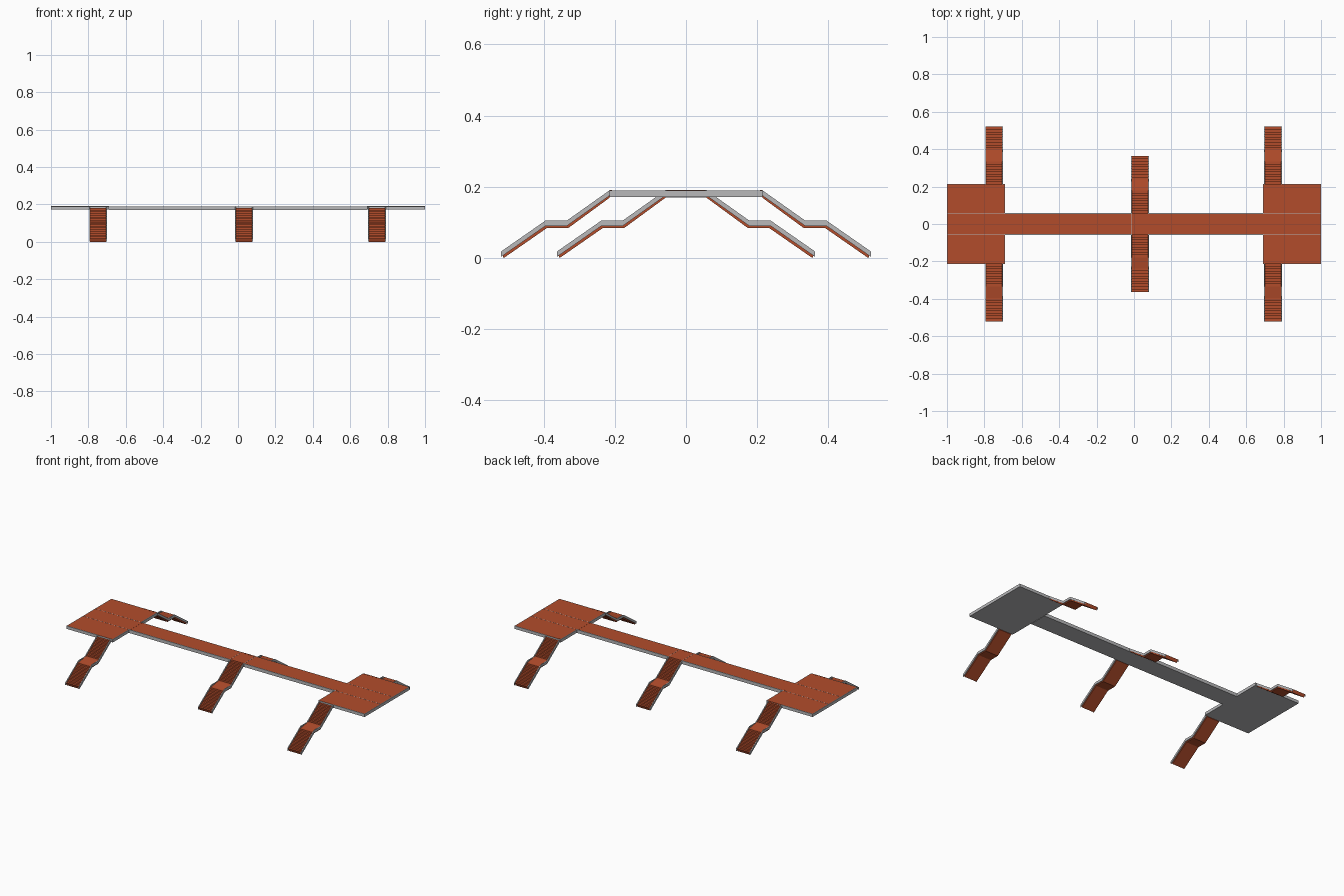
import bpy
import bmesh

cube = bpy.data.objects.get("Cube")
if cube:
    bpy.data.objects.remove(cube, do_unlink=True)


def material(name, rgb):
    m = bpy.data.materials.new(name)
    m.use_nodes = True
    m.diffuse_color = (*rgb, 1)
    m.node_tree.nodes["Principled BSDF"].inputs["Base Color"].default_value = (*rgb, 1)
    return m


GREY = material("concrete grey", (0.48, 0.48, 0.49))
RED = material("brick red", (0.45, 0.073, 0.024))

TOP = 0.19        # walking height
RIM = 0.005       # kerb width


def finish(bm, name, mats):
    bmesh.ops.recalc_face_normals(bm, faces=bm.faces)
    mesh = bpy.data.meshes.new(name)
    bm.to_mesh(mesh)
    bm.free()
    for m in mats:
        mesh.materials.append(m)
    ob = bpy.data.objects.new(name, mesh)
    bpy.context.collection.objects.link(ob)
    return ob


def box(name, x, y, z, mats, paved=False):
    """Box from (min, max) ranges; a paved box gets an inset red top."""
    bm = bmesh.new()
    bmesh.ops.create_cube(bm, size=1)
    for v in bm.verts:
        for i, (lo, hi) in enumerate((x, y, z)):
            v.co[i] = hi if v.co[i] > 0 else lo
    if paved:
        top = max(bm.faces, key=lambda f: f.calc_center_median().z)
        bmesh.ops.inset_region(bm, faces=[top], thickness=RIM)
        top.material_index = 1
    return finish(bm, name, mats)


def extrude_profile(name, profile, x0, x1, mat):
    """Side outline of (y, z) points, extruded along x."""
    bm = bmesh.new()
    face = bm.faces.new([bm.verts.new((x0, y, z)) for y, z in profile])
    out = bmesh.ops.extrude_face_region(bm, geom=[face])
    for v in out["geom"]:
        if isinstance(v, bmesh.types.BMVert):
            v.co.x = x1
    return finish(bm, name, [mat])


# Stair line: upper flight, landing, lower flight (distance out, height)
LINE = [(0, TOP), (0.12, 0.105), (0.18, 0.105), (0.305, 0.018)]
STEPS = 9


def flight(a, b):
    """Stepped points going down from a to b."""
    run, rise = (b[0] - a[0]) / STEPS, (b[1] - a[1]) / STEPS
    pts = []
    for i in range(STEPS):
        y = a[0] + run * i
        pts += [(y, a[1] + rise * (i + 1)), (y + run, a[1] + rise * (i + 1))]
    return pts


def staircase(name, x0, x1, start, side):
    place = lambda pts: [(side * (start + y), z) for y, z in pts]
    # stepped red treads with a sloping underside
    under = [(y - 0.004, z - 0.021) for y, z in LINE[:3]] + [(0.297, 0.0)]
    under[0] = (0, TOP - 0.021)
    steps = [LINE[0]] + flight(LINE[0], LINE[1]) + flight(LINE[2], LINE[3])
    extrude_profile(name + "_treads", place(steps + under[::-1]), x0 + RIM, x1 - RIM, RED)
    # grey stringers on both sides
    low = [(y, z - 0.015) for y, z in LINE]
    for tag, a in (("right", x0), ("left", x1 - RIM)):
        extrude_profile(f"{name}_{tag}_stringer", place(LINE + low[::-1]), a, a + RIM, GREY)


# Bridge deck
box("bridge_deck", (-0.69, 0.69), (-0.058, 0.058), (0.17, TOP), [GREY, RED], True)

# End platforms with hairline paving seams and an opening onto the bridge
for tag, s in (("right", -1), ("left", 1)):
    xr = sorted((s * 0.69, s))
    box(tag + "_platform", xr, (-0.215, 0.215), (0.172, TOP), [GREY, RED], True)
    box(tag + "_threshold", sorted((s * 0.683, s * 0.697)), (-0.053, 0.053),
        (TOP - 0.002, TOP + 0.0004), [RED])
    for n, y in (("front", -0.058), ("back", 0.058)):
        box(f"{tag}_{n}_seam", xr, (y - 0.001, y + 0.001), (TOP - 0.002, TOP + 0.0005), [GREY])

# Staircases to the front and back
for tag, x, start in (("right", -0.795, 0.215), ("middle", -0.015, 0.058), ("left", 0.695, 0.215)):
    for face, side in (("front", -1), ("back", 1)):
        staircase(f"{tag}_{face}_stairs", x, x + 0.095, start, side)
        # red sill where the stairs meet the deck
        ys = sorted((side * (start - 0.007), side * start))
        box(f"{tag}_{face}_sill", (x + RIM, x + 0.09), ys, (TOP - 0.002, TOP + 0.0004), [RED])
    # hairline seams beside the middle stair head
    if tag == "middle":
        for n, sx in (("right", x), ("left", x + 0.095)):
            box(f"bridge_{n}_seam", (sx - 0.001, sx + 0.001), (-0.058, 0.058),
                (TOP - 0.002, TOP + 0.0005), [GREY])
